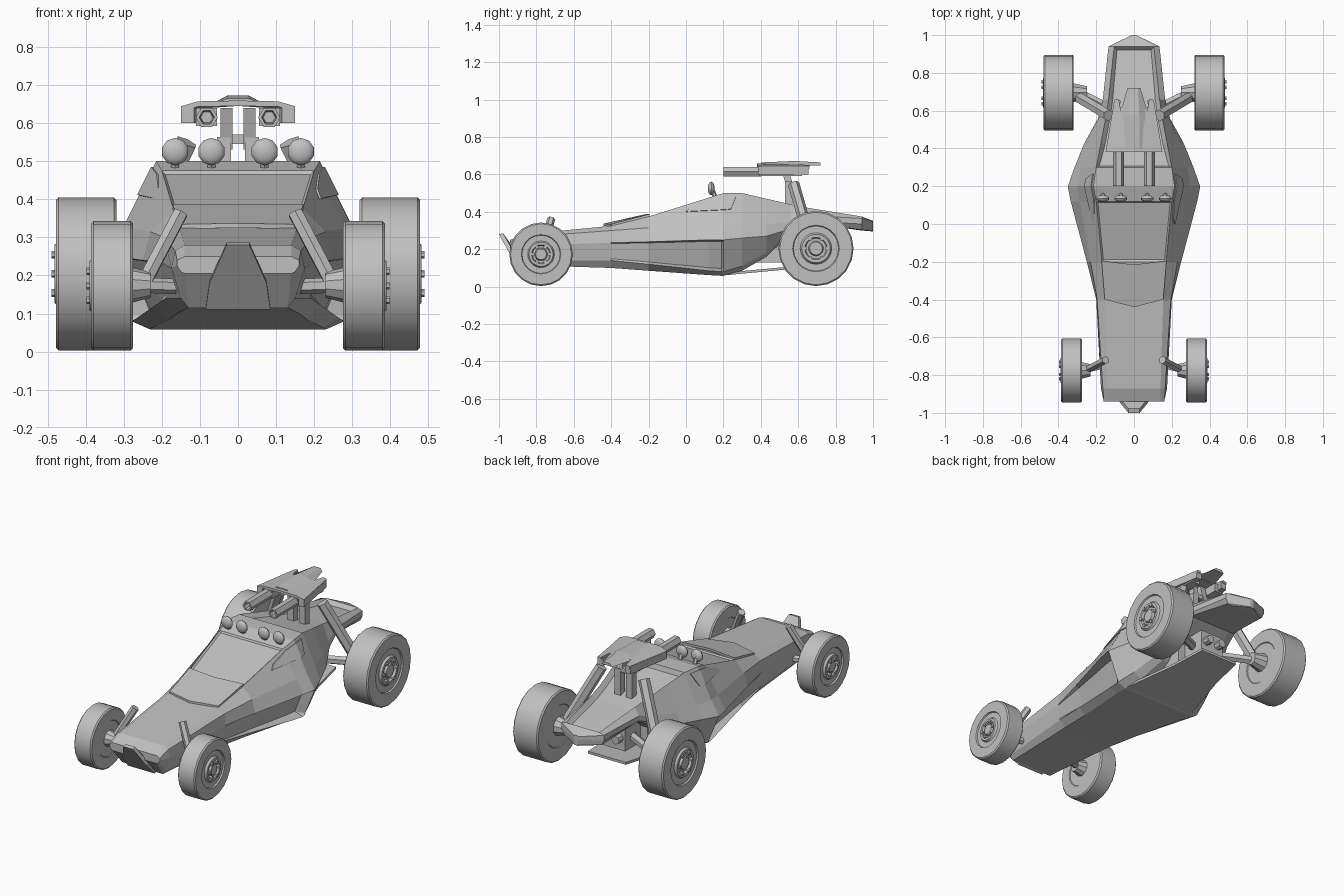
import bpy, bmesh, math
from mathutils import Vector, Matrix

cube = bpy.data.objects.get("Cube")
if cube:
    bpy.data.objects.remove(cube, do_unlink=True)

grey = bpy.data.materials.new("plain grey")
grey.use_nodes = True
tone = (0.53, 0.53, 0.53, 1)
grey.diffuse_color = tone
grey.node_tree.nodes["Principled BSDF"].inputs["Base Color"].default_value = tone


def finish(name, bm, mirror=False, smooth=False):
    bmesh.ops.recalc_face_normals(bm, faces=bm.faces)
    me = bpy.data.meshes.new(name)
    bm.to_mesh(me)
    bm.free()
    me.materials.append(grey)
    ob = bpy.data.objects.new(name, me)
    bpy.context.collection.objects.link(ob)
    if mirror:
        mod = ob.modifiers.new("both sides", "MIRROR")
        mod.use_mirror_merge = False
    if smooth:
        bpy.ops.object.select_all(action="DESELECT")
        ob.select_set(True)
        bpy.context.view_layer.objects.active = ob
        bpy.ops.object.shade_smooth_by_angle(angle=math.radians(35))
    return ob


def loft(rings):
    """Skin a row of equal point rings and cap both ends."""
    bm = bmesh.new()
    rows = [[bm.verts.new(p) for p in ring] for ring in rings]
    n = len(rows[0])
    for a, b in zip(rows, rows[1:]):
        for i in range(n):
            j = (i + 1) % n
            bm.faces.new((a[i], a[j], b[j], b[i]))
    bm.faces.new(rows[0])
    bm.faces.new(rows[-1])
    return bm


def rod(name, a, b, r, sides=6, r2=None):
    a, b = Vector(a), Vector(b)
    bm = bmesh.new()
    turn = (b - a).to_track_quat("Z", "Y").to_matrix().to_4x4()
    bmesh.ops.create_cone(bm, cap_ends=True, segments=sides, radius1=r,
                          radius2=r if r2 is None else r2, depth=(b - a).length,
                          matrix=Matrix.Translation((a + b) / 2) @ turn)
    return finish(name, bm, True)


def box(name, lo, hi, mirror=False):
    lo, hi = Vector(lo), Vector(hi)
    bm = bmesh.new()
    bmesh.ops.create_cube(bm, size=1, matrix=Matrix.Translation((lo + hi) / 2)
                          @ Matrix.Diagonal((*(hi - lo), 1)))
    return finish(name, bm, mirror)


def slab(name, pts, offset, mirror=False):
    """Solid plate: an outline moved along an offset."""
    off = Vector(offset)
    return finish(name, loft([pts, [Vector(p) + off for p in pts]]), mirror)


# Body shell: top edge, shoulder, belt, sill and floor edge at each station
stations = [
    (-.94, (.14, .25), (.16, .24), (.16, .225), (.15, .21), (.14, .205)),
    (-.87, (.14, .28), (.165, .265), (.175, .22), (.15, .14), (.13, .115)),
    (-.40, (.155, .325), (.195, .30), (.20, .235), (.19, .14), (.16, .10)),
    (-.20, (.17, .375), (.23, .315), (.25, .24), (.22, .12), (.18, .085)),
    (.12, (.20, .475), (.287, .325), (.335, .25), (.27, .085), (.225, .062)),
    (.19, (.213, .497), (.299, .33), (.349, .25), (.28, .08), (.23, .058)),
    (.20, (.215, .50), (.30, .33), (.35, .25), (.28, .08), (.23, .058)),
    (.30, (.20, .50), (.28, .33), (.315, .26), (.25, .11), (.20, .085)),
    (.43, (.175, .47), (.24, .33), (.262, .27), (.20, .18), (.16, .16)),
    (.56, (.15, .44), (.185, .345), (.19, .31), (.16, .29), (.13, .285)),
    (.66, (.135, .42), (.165, .38), (.165, .35), (.15, .34), (.12, .34)),
    (.94, (.105, .375), (.135, .365), (.135, .335), (.12, .305), (.10, .30)),
    (1.0, (.01, .352), (.012, .348), (.012, .33), (.011, .30), (.01, .295)),
]
rings = []
for y, top, shoulder, belt, sill, floor in stations:
    # the side recess deepens towards the back and stops at the widest station
    inward = Vector((.1 * (y + .4) if -.4 < y < .2 else 0, 0))
    b, s = Vector(belt), Vector(sill)
    half = [top, shoulder, belt, b.lerp(s, .05) - inward, b.lerp(s, .9) - inward, sill, floor]
    rings.append([(x, y, z) for x, z in half] + [(-x, y, z) for x, z in reversed(half)])
bm = loft(rings)


def panel(y0, y1, thickness, depth):
    """Inset the upper deck between two stations."""
    bm.normal_update()
    chosen = []
    for f in bm.faces:
        c = f.calc_center_median()
        if f.normal.z > .7 and abs(c.x) < .02 and y0 < c.y < y1 and c.z > .3:
            chosen.append(f)
    bmesh.ops.inset_region(bm, faces=chosen, thickness=thickness, depth=depth)


bmesh.ops.recalc_face_normals(bm, faces=bm.faces)
panel(-.2, .12, .012, -.008)    # windscreen
panel(.3, .94, .022, -.025)     # engine bay and tail deck
finish("body_shell", bm)


def on_side(y, z):
    """Point on the upper side of the body at a given length and height."""
    for (y0, t0, s0, *_), (y1, t1, s1, *_) in zip(stations, stations[1:]):
        if y0 <= y <= y1:
            k = (y - y0) / (y1 - y0)
            t, s = Vector(t0).lerp(Vector(t1), k), Vector(s0).lerp(Vector(s1), k)
            return t.lerp(s, (t.y - z) / (t.y - s.y)).x, y, z


# Side windows, folded at the widest station
for outline in (((.0, .40), (.025, .425), (.13, .465), (.2, .483), (.2, .41)),
                ((.2, .41), (.2, .483), (.268, .483), (.24, .413))):
    slab("side_window", [on_side(*p) for p in outline], (.005, 0, .002), True)

# Bonnet visor in front of the windscreen
slab("bonnet_visor", [(-.155, -.40, .322), (0, -.44, .325), (.155, -.40, .322),
                      (.172, -.195, .376), (0, -.215, .376), (-.172, -.195, .376)], (0, 0, .012))

# Nose wedge
slab("nose_wedge", [(-.03, -1, .28), (.03, -1, .28), (.075, -.945, .18),
                    (.085, -.88, .11), (-.085, -.88, .11), (-.075, -.945, .18)], (0, .022, .006))


# Wheels: turned profile of (radius, distance from inner face)
def wheel(name, y, r, x0, x1, hub):
    w = x1 - x0
    prof = [(.02, .004), (.58 * r, .004), (.6 * r, 0), (r - .007, 0), (r, .007), (r, w - .007),
            (r - .007, w), (.62 * r, w), (.6 * r, w - .008), (.42 * r, w - .008),
            (.38 * r, w + .004), (.3 * r, w + .004), (.27 * r, w - .008),
            (.2 * r, w - .008), (.17 * r, w + .004), (.02, w + .004)]
    count = 20
    spin = [math.tau * i / count for i in range(count)]
    wheel_bm = loft([[(x0 + d, y + q * math.cos(t), r + .003 + q * math.sin(t)) for t in spin]
                     for q, d in prof])
    finish(name + "_wheel", wheel_bm, True, True)
    for i in range(6):
        t = math.tau * i / 6
        py, pz = y + hub * math.cos(t), r + .003 + hub * math.sin(t)
        rod(name + "_wheel_bolt", (x1 - .01, py, pz), (x1 + .012, py, pz), .01)


wheel("front", -.775, .17, .275, .386, .044)
wheel("rear", .695, .201, .319, .478, .058)

# Front suspension
rod("front_shock", (.15, -.72, .365), (.255, -.775, .165), .021)
rod("front_axle_arm", (.13, -.74, .17), (.27, -.775, .175), .02)
rod("front_hub_carrier", (.23, -.775, .175), (.285, -.775, .175), .034, 10, .048)

# Rear suspension
rod("rear_shock", (.135, .575, .55), (.285, .665, .24), .031)
rod("rear_axle_arm", (.06, .58, .21), (.29, .695, .205), .024)
rod("rear_hub_carrier", (.25, .695, .205), (.33, .695, .205), .036, 10, .055)

# Engine, gearbox and rear skid plate
box("engine_block", (-.12, .28, .13), (.12, .52, .36))
box("gearbox", (-.075, .48, .15), (.075, .66, .28))
rod("exhaust_pipe", (.04, .62, .22), (.04, .70, .22), .024, 8)
slab("skid_plate", [(-.23, .2, .06), (.23, .2, .06), (.15, .52, .09),
                    (.12, .72, .108), (-.12, .72, .108), (-.15, .52, .09)], (0, 0, .014))

# Roof lamps: shallow domes on small stalks
for x in (.07, .165):
    bm = bmesh.new()
    bmesh.ops.create_uvsphere(bm, u_segments=10, v_segments=8, radius=.036,
                              matrix=Matrix.Translation((x, .135, .525))
                              @ Matrix.Diagonal((1, .5, 1, 1))
                              @ Matrix.Rotation(math.pi / 2, 4, "X"))
    finish("roof_lamp", bm, True, True)
    rod("lamp_stalk", (x, .16, .47), (x, .14, .52), .012)

# Turret mount: knuckles, crossbar and leaning posts
box("turret_knuckle", (.018, .53, .40), (.055, .57, .563), True)
box("turret_crossbar", (-.03, .54, .545), (.03, .565, .57))
slab("turret_post", [(.014, .54, .53), (.014, .57, .55), (.014, .545, .64), (.014, .505, .64)],
     (.032, 0, 0), True)

# Gun barrels with hollow muzzles
muzzle = [(.016, .25), (.020, .20), (.029, .20), (.029, .40)]
bm = loft([[(.082 + r * math.cos(math.tau * i / 6), y, .615 + r * math.sin(math.tau * i / 6))
            for i in range(6)] for r, y in muzzle])
finish("gun_barrel", bm, True)
box("gun_breech", (.055, .39, .592), (.11, .62, .64), True)

# Turret roof: folded panels, drooping sides and a centre ridge
slab("turret_roof", [(0, .38, .645), (.105, .38, .643), (.15, .385, .630),
                     (.103, .66, .632), (.08, .66, .636), (.07, .60, .640), (0, .60, .645)],
     (0, 0, .014), True)
slab("turret_side", [(.115, .385, .60), (.150, .385, .60), (.150, .385, .642),
                     (.115, .385, .642)], (-.045, .27, 0), True)
bm = loft([[(-a, y, .648), (-b, y, z), (b, y, z), (a, y, .648)] for a, b, y, z in
           ((.065, .03, .40, .664), (.075, .028, .58, .672), (.034, .02, .72, .664))])
finish("turret_ridge", bm)
